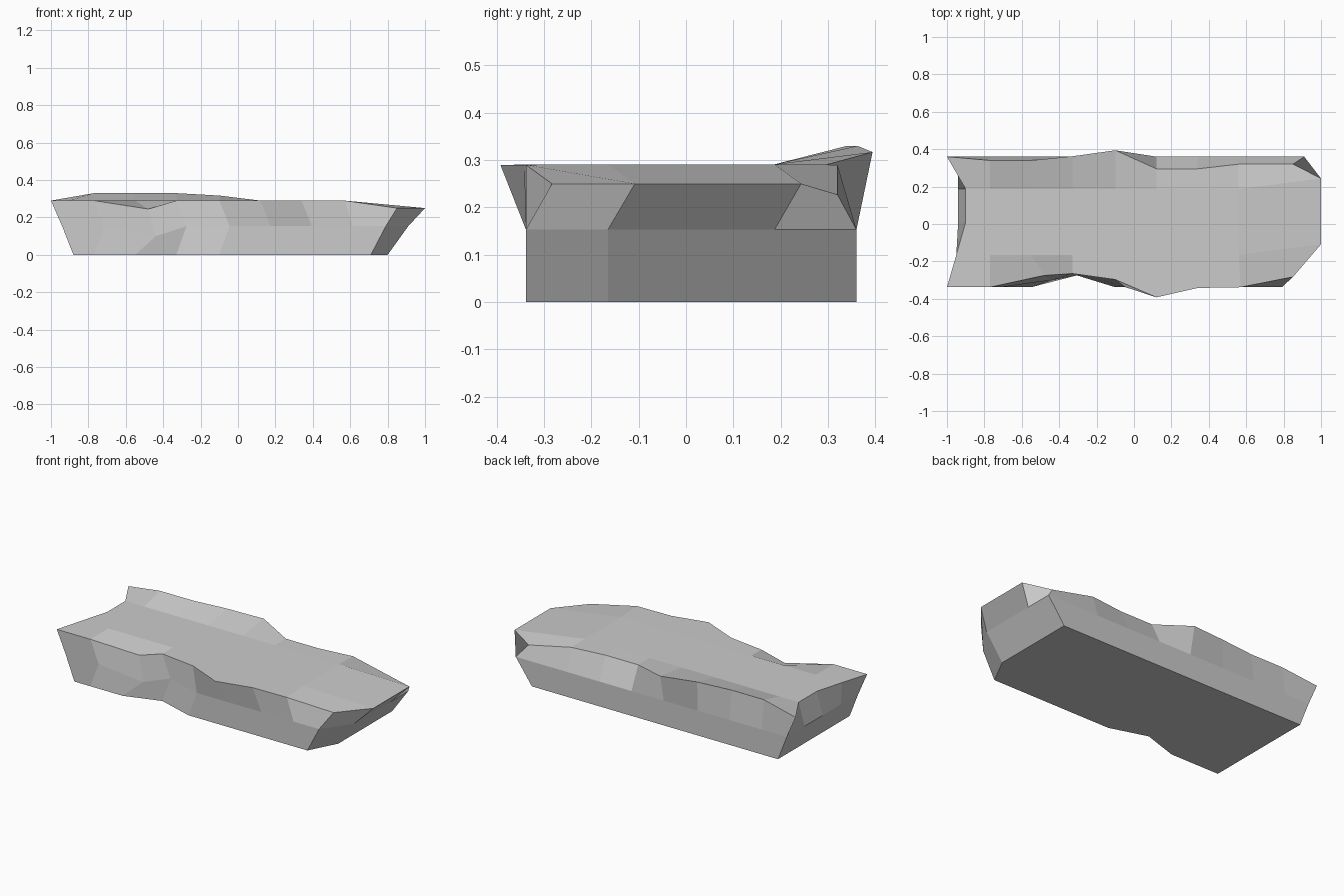
import bpy, bmesh

if "Cube" in bpy.data.objects:
    bpy.data.objects.remove(bpy.data.objects["Cube"])

# Grid stations: columns along x, rows along y
cols = [-0.88, -0.77, -0.55, -0.33, -0.10, 0.12, 0.34, 0.56, 0.80]
rows = [-0.338, -0.165, 0.01, 0.187, 0.36]
NC, NR = len(cols), len(rows)
TOP, MID = 0.291, 0.153

# Irregular rim of the top slab
front = [(-1, -.338, .29), (-.77, -.338, .29), (-.48, -.275, .245), (-.33, -.265, .29),
         (-.10, -.297, .29), (.12, -.392, .29), (.34, -.342, .29), (.57, -.338, .29), (.85, -.283, .25)]
back = [(-1, .36, .29), (-.77, .34, .33), (-.55, .34, .33), (-.33, .362, .33),
        (-.10, .394, .317), (.12, .295, .29), (.34, .295, .29), (.56, .32, .29), (.85, .32, .227)]
left = {1: (-.95, -.165), 2: (-.90, .01), 3: (-.90, .187)}
right = {1: (1.0, -.108), 2: (1.0, .04), 3: (1.0, .243)}


def top_point(i, j):
    if j == 0:
        return front[i]
    if j == NR - 1:
        return back[i]
    if i == 0:
        return (*left[j], TOP)
    if i == NC - 1:
        return (*right[j], 0.25)
    return cols[i], rows[j], TOP


def base_point(i, j):
    x, y = cols[i], rows[j]
    if (i, j) == (3, 0):
        y = -0.267          # notch in the front wall
    if (i, j) == (NC - 1, 0):
        x = 0.71            # clipped front corner
    return x, y, 0


def mid_point(i, j):
    x, y, z = base_point(i, j)
    if (i, j) == (2, 0):
        return -0.44, -0.30, 0.10
    if i == 0:
        x = -0.94
    elif i == NC - 1:
        x = 0.79 if j == 0 else 0.91
    elif j == 0:
        x += 0.055
    return x, y, MID


bm = bmesh.new()

# Top surface
grid = {(i, j): bm.verts.new(top_point(i, j)) for i in range(NC) for j in range(NR)}
for i in range(NC - 1):
    for j in range(NR - 1):
        bm.faces.new([grid[i, j], grid[i + 1, j], grid[i + 1, j + 1], grid[i, j + 1]])

# Walls: rim to middle ledge to base
loop = ([(i, 0) for i in range(NC)] + [(NC - 1, j) for j in range(1, NR)]
        + [(i, NR - 1) for i in range(NC - 2, -1, -1)] + [(0, j) for j in range(NR - 2, 0, -1)])
rings = [[bm.verts.new(f(*k)) for k in loop] for f in (base_point, mid_point)]
rings.append([grid[k] for k in loop])
n = len(loop)
for lo, hi in zip(rings, rings[1:]):
    for k in range(n):
        m = (k + 1) % n
        bm.faces.new([lo[k], lo[m], hi[m], hi[k]])

# Flat underside
bm.faces.new(rings[0][::-1])
bmesh.ops.recalc_face_normals(bm, faces=bm.faces)

mesh = bpy.data.meshes.new("rock_slab")
bm.to_mesh(mesh)
bm.free()
bpy.context.collection.objects.link(bpy.data.objects.new("rock_slab", mesh))
